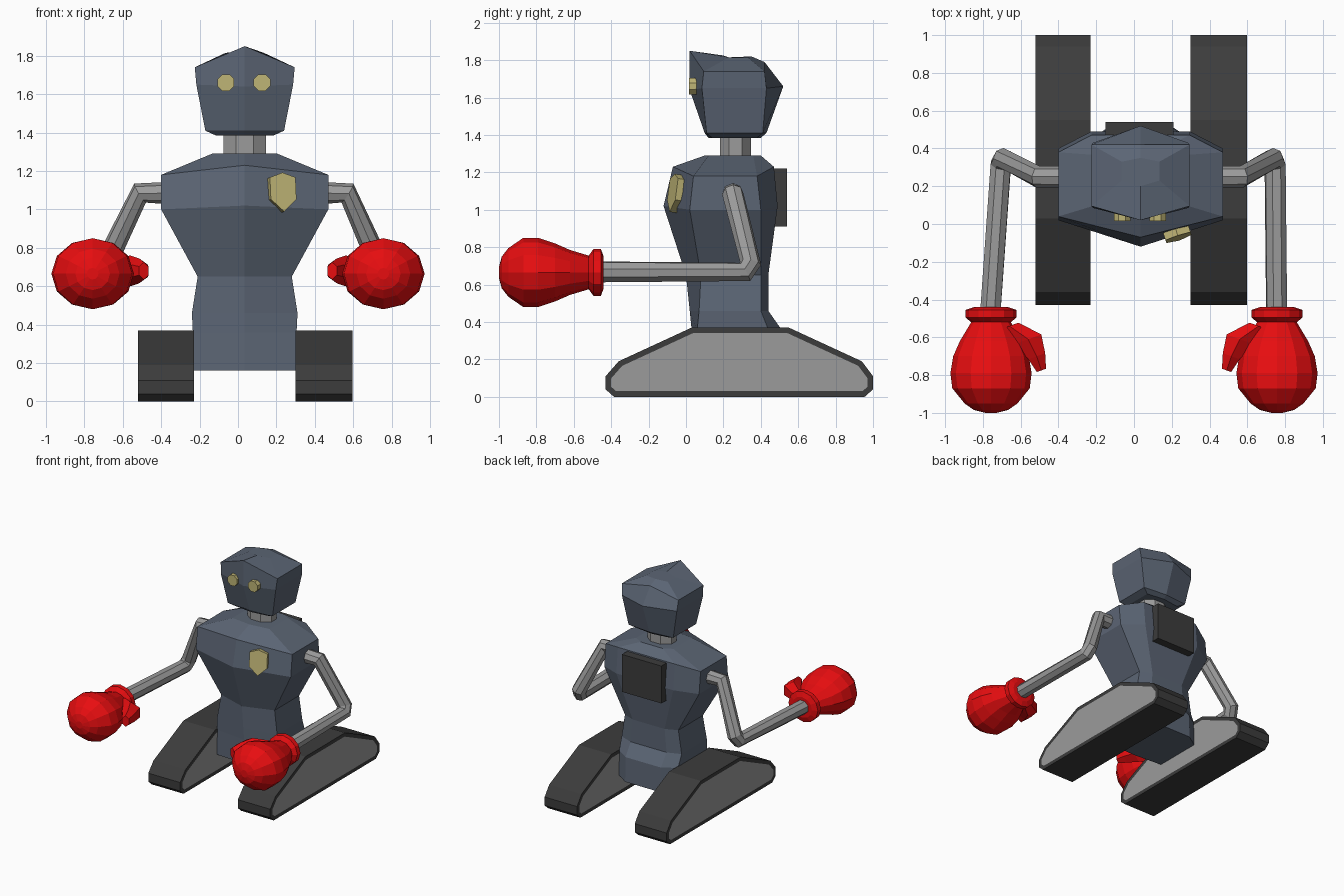
import bpy, bmesh, math
from mathutils import Vector, Matrix

if "Cube" in bpy.data.objects:
    bpy.data.objects.remove(bpy.data.objects["Cube"])

CX = 0.035  # body centre line


def material(name, rgb):
    m = bpy.data.materials.new(name)
    m.diffuse_color = (*rgb, 1)
    m.use_nodes = True
    m.node_tree.nodes["Principled BSDF"].inputs["Base Color"].default_value = m.diffuse_color
    return m


SLATE = material("slate", (0.105, 0.13, 0.175))
DARK = material("dark_rubber", (0.045, 0.045, 0.045))
RED = material("red", (0.8, 0.004, 0.005))
GOLD = material("pale_gold", (0.52, 0.46, 0.18))
STEEL = material("steel", (0.33, 0.33, 0.33))


def finish(name, bm, *mats):
    bmesh.ops.recalc_face_normals(bm, faces=bm.faces)
    me = bpy.data.meshes.new(name)
    bm.to_mesh(me)
    bm.free()
    ob = bpy.data.objects.new(name, me)
    bpy.context.collection.objects.link(ob)
    for m in mats:
        me.materials.append(m)
    return ob


def loft(name, rings, mat):
    """Skin a list of equal-length point rings and cap both ends."""
    bm = bmesh.new()
    vs = [[bm.verts.new(p) for p in r] for r in rings]
    n = len(vs[0])
    for a, b in zip(vs, vs[1:]):
        for i in range(n):
            j = (i + 1) % n
            bm.faces.new((a[i], a[j], b[j], b[i]))
    bm.faces.new(vs[0])
    bm.faces.new(vs[-1])
    return finish(name, bm, mat)


def prism(name, pts, depth, mat):
    """Extrude a flat outline (list of vectors) along a depth vector."""
    d = Vector(depth)
    return loft(name, [[Vector(p) for p in pts], [Vector(p) + d for p in pts]], mat)


def circle(n, phase=0.0):
    return [(math.cos(2 * math.pi * (i + phase) / n), math.sin(2 * math.pi * (i + phase) / n))
            for i in range(n)]


# Torso: z middle, z side, half width, y front, y side front, y side back, y back
def torso_ring(zm, zs, w, yf, ysf, ysb, yb):
    return [(CX, yf, zm), (CX + w, ysf, zs), (CX + w, ysb, zs), (CX + .6 * w, yb, zm),
            (CX - .6 * w, yb, zm), (CX - w, ysb, zs), (CX - w, ysf, zs)]


loft("torso", [torso_ring(*r) for r in (
    (1.29, 1.29, .17, .10, .12, .36, .40),
    (1.23, 1.18, .435, -.07, .04, .38, .47),
    (1.02, 1.00, .435, -.12, .02, .40, .49),
    (.65, .65, .245, .00, .08, .40, .44),
    (.46, .46, .275, .02, .07, .40, .44),
    (.36, .36, .27, .03, .06, .44, .51),
    (.16, .16, .265, .03, .05, .45, .52))], SLATE)


# Head: z front, z sides, z back, half width, y front, y side front, y side back, y back
def head_ring(zf, zs, zb, w, yf, ysf, ysb, yb):
    return [(CX, yf, zf), (CX + w, ysf, zs), (CX + w, ysb, zs),
            (CX, yb, zb), (CX - w, ysb, zs), (CX - w, ysf, zs)]


loft("head", [head_ring(*r) for r in (
    (1.385, 1.385, 1.385, .15, .12, .14, .38, .40),
    (1.41, 1.41, 1.41, .205, .10, .11, .41, .43),
    (1.64, 1.65, 1.66, .252, .02, .085, .43, .52),
    (1.85, 1.74, 1.79, .26, .02, .095, .42, .42),
    (1.825, 1.815, 1.82, .10, .20, .23, .33, .35))], SLATE)

# Neck
loft("neck", [[(CX + .12 * c, .265 + .09 * s, z) for c, s in circle(8, .5)]
              for z in (1.27, 1.40)], STEEL)

# Eyes
for side, x in (("left", -.063), ("right", .125)):
    prism(side + "_eye", [(x + .047 * c, .015, 1.66 + .047 * s) for c, s in circle(8, .5)],
          (0, .06, 0), GOLD)

# Chest badge, turned to lie on the sloping chest
badge = prism("chest_badge", [(x, -.02, z) for x, z in (
    (0, .10), (.07, .075), (.07, -.04), (0, -.105), (-.07, -.04), (-.07, .075))],
    (0, .04, 0), GOLD)
badge.matrix_world = (Matrix.Translation((.23, -.055, 1.09))
                      @ Matrix.Rotation(math.radians(18), 4, 'Z')
                      @ Matrix.Rotation(math.radians(-8), 4, 'X'))

# Back box
prism("back_box", [(-.152, .44, .91), (.21, .44, .91), (.21, .44, 1.22), (-.152, .44, 1.22)],
      (0, .10, 0), DARK)

# Tracks: belt with inset side panels
belt = [(-.43, .11), (-.43, .04), (-.385, 0), (.955, 0), (1, .04), (1, .11),
        (.94, .19), (.55, .37), (.03, .37), (-.36, .19)]
for side, x0, x1 in (("left", -.522, -.23), ("right", .30, .597)):
    bm = bmesh.new()
    f = bm.faces.new([bm.verts.new((x0, y, z)) for y, z in belt])
    ext = bmesh.ops.extrude_face_region(bm, geom=[f], use_keep_orig=True)
    bmesh.ops.translate(bm, vec=(x1 - x0, 0, 0),
                        verts=[e for e in ext["geom"] if isinstance(e, bmesh.types.BMVert)])
    bmesh.ops.recalc_face_normals(bm, faces=bm.faces)
    panels = [f for f in bm.faces if len(f.verts) == len(belt)]
    bmesh.ops.inset_individual(bm, faces=panels, thickness=.03, use_even_offset=True)
    for f in panels:
        f.material_index = 1
    finish(side + "_track", bm, DARK, STEEL)

# Arms: bent eight-sided tubes
arms = {"left": [(-.36, .25), (-.51, .25), (-.69, .345), (-.705, .315), (-.76, -.46)],
        "right": [(.43, .25), (.57, .25), (.735, .345), (.747, .315), (.755, -.46)]}
for side, path in arms.items():
    cu = bpy.data.curves.new(side + "_arm", 'CURVE')
    cu.dimensions = '3D'
    cu.bevel_depth, cu.bevel_resolution, cu.use_fill_caps = .058, 2, True
    sp = cu.splines.new('POLY')
    sp.points.add(len(path) - 1)
    for p, (x, y), z in zip(sp.points, path, (1.085, 1.085, .715, .668, .668)):
        p.co = (x, y, z, 1)
    sp.use_smooth = False
    cu.materials.append(STEEL)
    ob = bpy.data.objects.new(side + "_arm", cu)
    bpy.context.collection.objects.link(ob)

# Boxing gloves: cuff and fist as one lofted profile (y, x radius, z radius), plus thumb
fist = [(-.44, .09, .085), (-.455, .135, .125), (-.495, .135, .125), (-.52, .105, .09),
        (-.62, .165, .12), (-.70, .20, .155), (-.79, .215, .185), (-.87, .205, .185),
        (-.95, .14, .13), (-.985, .09, .085), (-1.0, .03, .03)]
thumb = [(.66, -.54, .06, .06), (.56, -.61, .085, .08), (.515, -.70, .055, .065),
         (.49, -.775, .03, .045)]
for side, s in (("left", -1), ("right", 1)):
    loft(side + "_glove", [[(s * (.757 + rx * c), y, .665 + rz * k) for c, k in circle(12)]
                           for y, rx, rz in fist], RED)
    d = Vector((.94, -.34, 0))  # cross direction of the thumb
    loft(side + "_thumb", [[(s * (x + d.x * r * c), y + d.y * r * c, .68 + rz * k)
                            for c, k in circle(6, .5)] for x, y, r, rz in thumb], RED)
